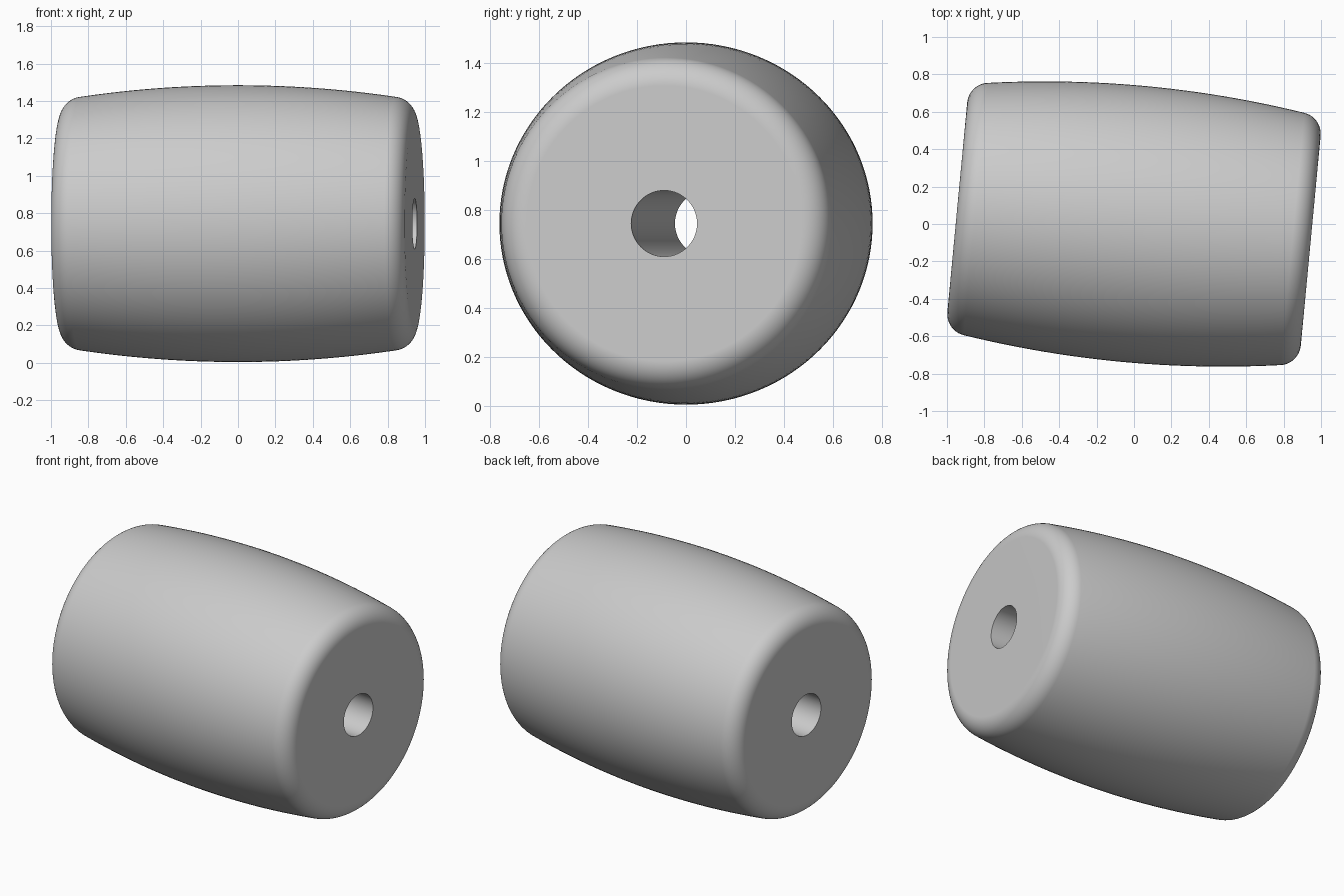
import bpy, bmesh
from math import sin, cos, asin, pi, radians, sqrt
from mathutils import Matrix, Vector

cube = bpy.data.objects.get("Cube")
if cube:
    bpy.data.objects.remove(cube, do_unlink=True)

HALF = 0.949        # half length along the axis
R_MAX = 0.74        # radius at the middle
R_HOLE = 0.135      # bore radius
FILLET = 0.115      # rounded end edge
CROWN = 5.8         # radius of the long bulging arc
TILT = radians(-5.4)
SEGMENTS = 128

mat = bpy.data.materials.new("light grey")
mat.use_nodes = True
grey = (0.6, 0.6, 0.6, 1)
mat.diffuse_color = grey
mat.node_tree.nodes["Principled BSDF"].inputs["Base Color"].default_value = grey


def crown_radius(x):
    return R_MAX - CROWN + sqrt(CROWN ** 2 - x ** 2)


# Half profile: bulging side, then rounded edge, then flat end, to the bore
fillet_x = HALF - FILLET
slope = asin(fillet_x / (CROWN - FILLET))
fillet_r = R_MAX - CROWN + (CROWN - FILLET) * cos(slope)
side_end = CROWN * sin(slope)
half = [(side_end * i / 12, crown_radius(side_end * i / 12)) for i in range(13)]
for i in range(1, 13):
    a = slope + (pi / 2 - slope) * i / 12
    half.append((fillet_x + FILLET * sin(a), fillet_r + FILLET * cos(a)))
half.append((HALF, R_HOLE))
profile = [(-x, r) for x, r in reversed(half[1:])] + half

# Revolve the closed profile around the x axis
bm = bmesh.new()
verts = [bm.verts.new((x, 0, r)) for x, r in profile]
edges = [bm.edges.new((v, verts[(i + 1) % len(verts)])) for i, v in enumerate(verts)]
bmesh.ops.spin(bm, geom=verts + edges, cent=(0, 0, 0), axis=(1, 0, 0),
               angle=2 * pi, steps=SEGMENTS, use_merge=False)
bmesh.ops.remove_doubles(bm, verts=bm.verts, dist=1e-5)
bmesh.ops.recalc_face_normals(bm, faces=bm.faces)
bm.transform(Matrix.Translation(Vector((0, 0, 0.744))) @ Matrix.Rotation(TILT, 4, "Z"))
mesh = bpy.data.meshes.new("barrel_roller")
bm.to_mesh(mesh)
bm.free()
mesh.materials.append(mat)

roller = bpy.data.objects.new("barrel_roller", mesh)
bpy.context.collection.objects.link(roller)

# Smooth sides with crisp bore rims and flat ends
bpy.ops.object.select_all(action="DESELECT")
roller.select_set(True)
bpy.context.view_layer.objects.active = roller
bpy.ops.object.shade_smooth_by_angle(angle=radians(35))
weighted = roller.modifiers.new("weighted_normals", "WEIGHTED_NORMAL")
weighted.keep_sharp = True
